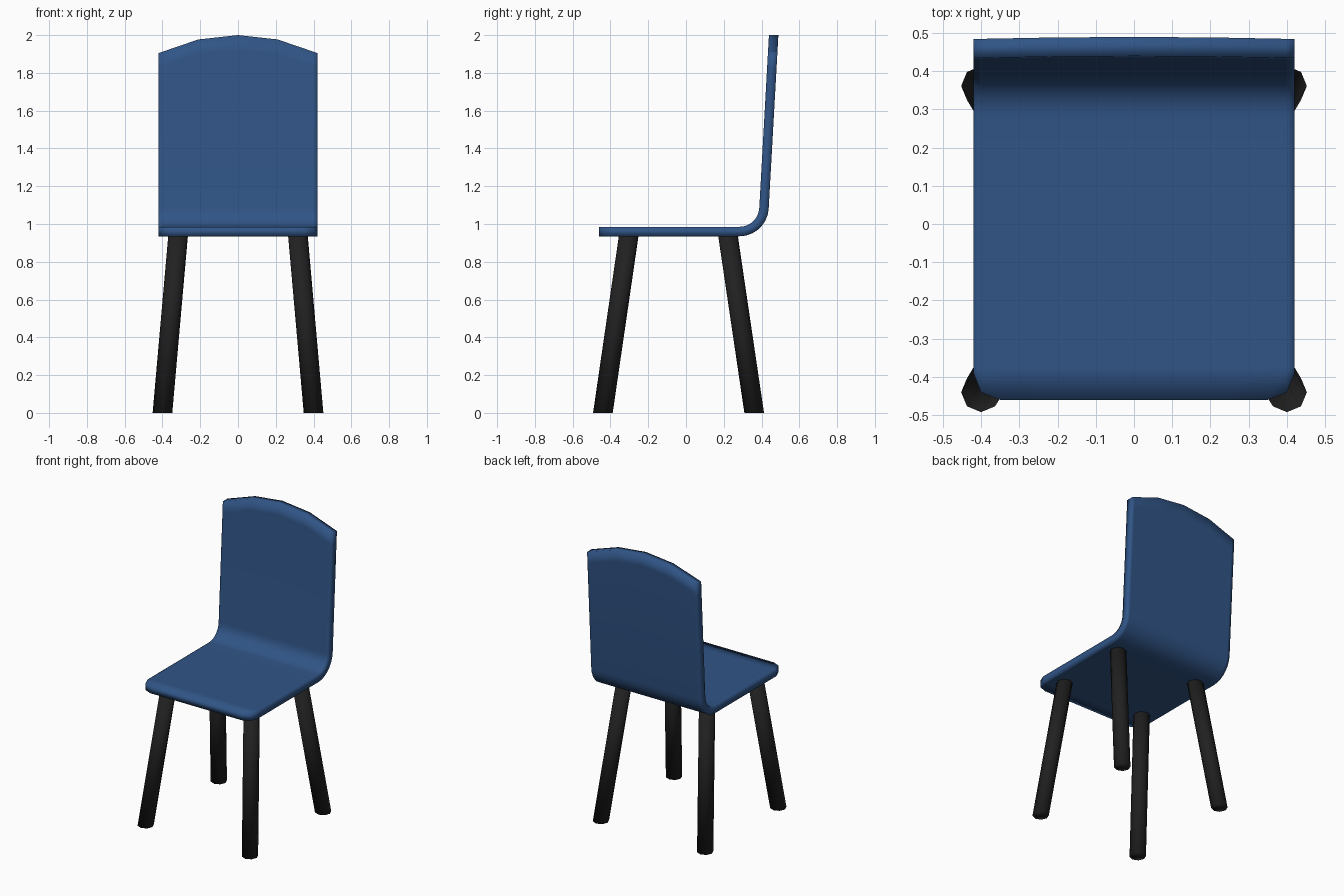
import bpy, bmesh, math

if "Cube" in bpy.data.objects:
    bpy.data.objects.remove(bpy.data.objects["Cube"])


def material(name, color):
    m = bpy.data.materials.new(name)
    m.diffuse_color = (*color, 1)
    m.use_nodes = True
    m.node_tree.nodes["Principled BSDF"].inputs["Base Color"].default_value = m.diffuse_color
    return m


def make_object(name, bm, mat):
    bmesh.ops.recalc_face_normals(bm, faces=bm.faces)
    for f in bm.faces:
        f.smooth = True
    mesh = bpy.data.meshes.new(name)
    bm.to_mesh(mesh)
    bm.free()
    mesh.materials.append(mat)
    obj = bpy.data.objects.new(name, mesh)
    bpy.context.collection.objects.link(obj)
    return obj


blue = material("blue_shell", (0.03, 0.09, 0.24))
black = material("black_legs", (0.015, 0.015, 0.015))

# Columns across the shell: x, front edge y, top edge z
half = [(0.42, -0.39, 1.905), (0.40, -0.44, 1.912), (0.35, -0.46, 1.929),
        (0.21, -0.46, 1.977)]
columns = [(-x, y, z) for x, y, z in half] + [(0, -0.46, 2.0)] + half[::-1]

BEND_Y, BEND_Z = 0.283, 1.09
LEAN = math.radians(3.2)


def shell_profile(radius, front_y, top_z):
    """Side profile: flat seat, rounded bend, leaning back."""
    pts = [(front_y, BEND_Z - radius), (-0.375, BEND_Z - radius), (0.2, BEND_Z - radius)]
    steps = 7
    for i in range(steps + 1):
        a = -math.pi / 2 + (math.pi / 2 - LEAN) * i / steps
        pts.append((BEND_Y + radius * math.cos(a), BEND_Z + radius * math.sin(a)))
    y0, z0 = pts[-1]
    for z in (top_z - 0.08, top_z):
        pts.append((y0 + (z - z0) * math.tan(LEAN), z))
    return pts


# Seat and back: one bent shell, closed loop per column
bm = bmesh.new()
loops = []
for x, fy, tz in columns:
    loop = shell_profile(0.105, fy, tz) + shell_profile(0.155, fy, tz)[::-1]
    loops.append([bm.verts.new((x, y, z)) for y, z in loop])
n = len(loops[0])
for a, b in zip(loops, loops[1:]):
    for i in range(n):
        j = (i + 1) % n
        bm.faces.new((a[i], a[j], b[j], b[i]))
for loop in (loops[0], loops[-1]):
    for i in range(n // 2 - 1):
        bm.faces.new((loop[i], loop[i + 1], loop[n - 2 - i], loop[n - 1 - i]))
make_object("seat_and_back", bm, blue)


# Splayed eight-sided legs with level ends
def leg(name, foot, top):
    bm = bmesh.new()
    rings = []
    for cx, cy, z in ((*foot, 0.0), (*top, 0.94)):
        rings.append([bm.verts.new((cx + 0.052 * math.cos(k * math.pi / 4),
                                    cy + 0.052 * math.sin(k * math.pi / 4), z))
                      for k in range(8)])
    for k in range(8):
        j = (k + 1) % 8
        bm.faces.new((rings[0][k], rings[0][j], rings[1][j], rings[1][k]))
    for ring in rings:
        bm.faces.new(ring)
    make_object(name, bm, black)


for side, s in (("left", -1), ("right", 1)):
    leg(f"front_leg_{side}", (s * 0.40, -0.44), (s * 0.317, -0.303))
    leg(f"rear_leg_{side}", (s * 0.40, 0.361), (s * 0.317, 0.222))
